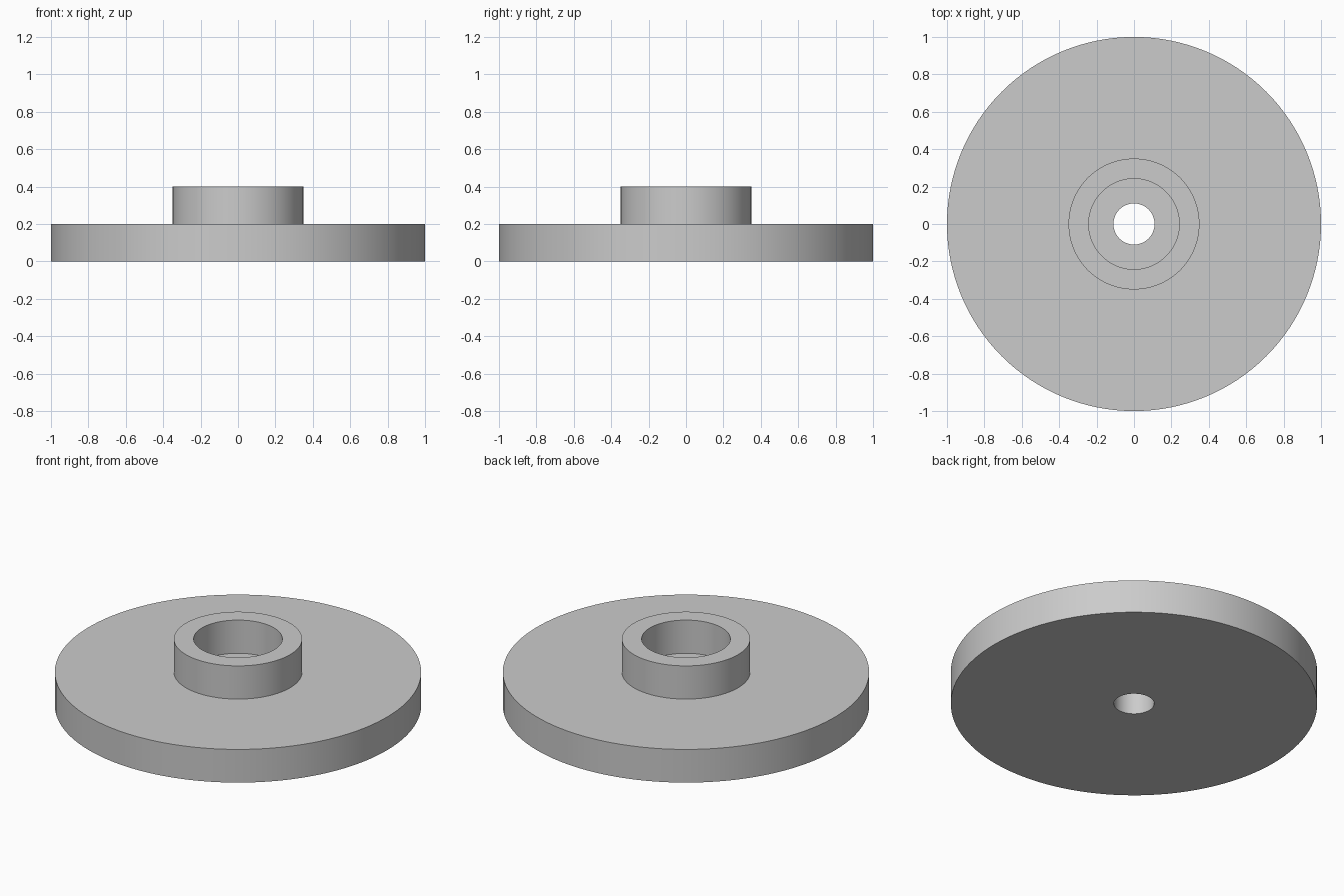
import bpy, bmesh, math

cube = bpy.data.objects.get("Cube")
if cube:
    bpy.data.objects.remove(cube, do_unlink=True)

SEGMENTS = 128
FLANGE_R, HUB_R, BORE_R, HOLE_R = 1.0, 0.35, 0.242, 0.11
FLANGE_TOP, HUB_TOP = 0.2, 0.4

# Plain grey metal
grey = bpy.data.materials.new("plain_grey")
grey.use_nodes = True
colour = (0.6, 0.6, 0.6, 1)
grey.diffuse_color = colour
grey.node_tree.nodes["Principled BSDF"].inputs["Base Color"].default_value = colour


def turned_part(name, profile, material):
    """Lathe a closed (radius, height) profile around the z axis."""
    bm = bmesh.new()
    rings = []
    for radius, z in profile:
        angles = [2 * math.pi * i / SEGMENTS for i in range(SEGMENTS)]
        rings.append([bm.verts.new((radius * math.cos(a), radius * math.sin(a), z))
                      for a in angles])
    for lower, upper in zip(rings, rings[1:] + rings[:1]):
        for i in range(SEGMENTS):
            j = (i + 1) % SEGMENTS
            bm.faces.new((lower[i], lower[j], upper[j], upper[i]))
    bmesh.ops.recalc_face_normals(bm, faces=bm.faces)
    mesh = bpy.data.meshes.new(name)
    bm.to_mesh(mesh)
    bm.free()
    mesh.materials.append(material)
    part = bpy.data.objects.new(name, mesh)
    bpy.context.collection.objects.link(part)
    bpy.ops.object.select_all(action="DESELECT")
    part.select_set(True)
    bpy.context.view_layer.objects.active = part
    bpy.ops.object.shade_smooth_by_angle(angle=math.radians(30))
    return part


# Flange disc with raised hub, wide counterbore and narrow through hole
turned_part("flanged_hub", [
    (HOLE_R, 0), (FLANGE_R, 0), (FLANGE_R, FLANGE_TOP),
    (HUB_R, FLANGE_TOP), (HUB_R, HUB_TOP), (BORE_R, HUB_TOP),
    (BORE_R, FLANGE_TOP), (HOLE_R, FLANGE_TOP),
], grey)
